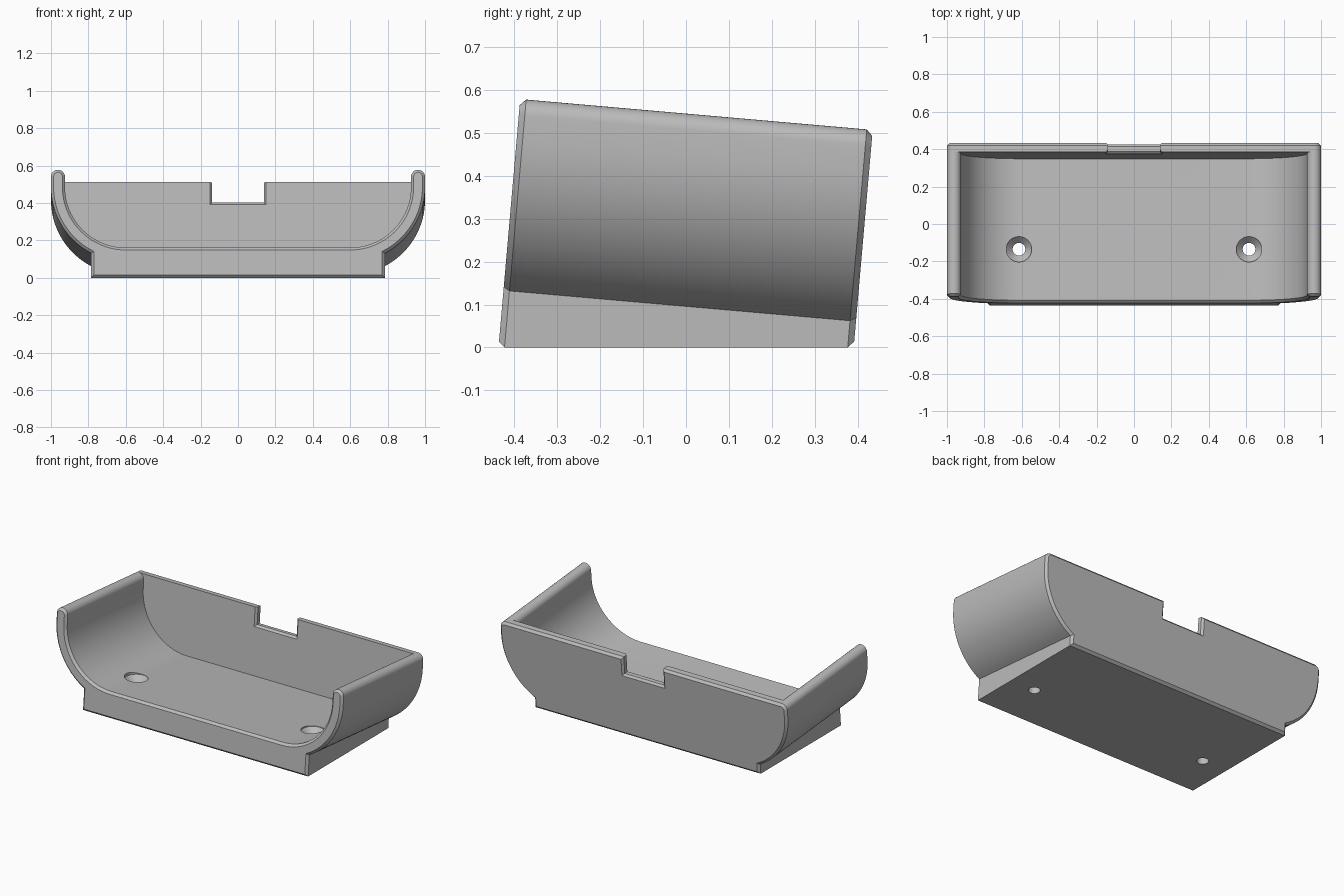
import bpy, bmesh, math
from mathutils import Vector

if "Cube" in bpy.data.objects:
    bpy.data.objects.remove(bpy.data.objects["Cube"])

TILT = math.radians(5)
U0, UW, U1 = -0.435, 0.339, 0.389     # front, inner face of back wall, back
C = 0.014                             # chamfer size
CX, CV, R_OUT, R_IN = 0.6, 0.45, 0.4, 0.325
CAP_X, CAP_V, CAP_R = 0.9625, 0.505, 0.0375
BASE_X = 0.785

grey = bpy.data.materials.new("grey_plastic")
grey.diffuse_color = (0.5, 0.5, 0.5, 1)
grey.use_nodes = True
grey.node_tree.nodes["Principled BSDF"].inputs["Base Color"].default_value = grey.diffuse_color


def arc(cx, cv, r, a0, a1, n):
    return [(cx + r * math.cos(math.radians(a0 + (a1 - a0) * i / n)),
             cv + r * math.sin(math.radians(a0 + (a1 - a0) * i / n))) for i in range(n + 1)]


def mirrored(pts):
    return [(-x, v) for x, v in reversed(pts)]


def outer(u):
    """Outside outline from left arm top, round the base, to right arm top."""
    a0 = -math.degrees(math.acos((BASE_X - CX) / R_OUT))
    right = [(BASE_X, u * math.tan(TILT))]
    right += arc(CX, CV, R_OUT, a0, 0, 18) + arc(CAP_X, CAP_V, CAP_R, 0, 90, 8)
    return mirrored(right) + right


def inner():
    """Cavity outline from right arm top to left arm top, ends left out."""
    right = arc(CAP_X, CAP_V, CAP_R, 90, 180, 8)[1:] + arc(CX, CV, R_IN, 0, -90, 24)
    return right + mirrored(right)


def inset(pts, d):
    out = []
    for i, p in enumerate(pts):
        a, b, c = Vector(pts[i - 1]), Vector(p), Vector(pts[(i + 1) % len(pts)])
        e, f = (b - a).normalized(), (c - b).normalized()
        n, m = Vector((-e.y, e.x)), Vector((-f.y, f.x))
        q = b + (n + m) * d / (1 + n.dot(m))
        out.append((q.x, q.y))
    return out


def place(bm, pts, u):
    """Ring of points in the tilted frame."""
    c, s = math.cos(TILT), math.sin(TILT)
    return [bm.verts.new((x, u * c + v * s, -u * s + v * c)) for x, v in pts]


def bridge(bm, a, b, closed=True):
    n = len(a)
    for i in range(n if closed else n - 1):
        j = (i + 1) % n
        bm.faces.new((a[i], a[j], b[j], b[i]))


def finish(bm, name):
    bmesh.ops.recalc_face_normals(bm, faces=bm.faces)
    me = bpy.data.meshes.new(name)
    bm.to_mesh(me)
    bm.free()
    me.materials.append(grey)
    ob = bpy.data.objects.new(name, me)
    bpy.context.collection.objects.link(ob)
    return ob


def cut(target, cutter):
    mod = target.modifiers.new("cut", 'BOOLEAN')
    mod.operation = 'DIFFERENCE'
    mod.solver = 'EXACT'
    mod.object = cutter
    bpy.context.view_layer.objects.active = target
    bpy.ops.object.modifier_apply(modifier=mod.name)
    bpy.data.objects.remove(cutter)


# Cradle: U-shaped tray with flat base and closed back wall
bm = bmesh.new()
n_out = len(outer(0))
front = place(bm, inset(outer(U0) + inner(), C), U0)
lip = place(bm, outer(U0 + C) + inner(), U0 + C)
wall = place(bm, outer(UW) + inner(), UW)
bm.faces.new(front)
bridge(bm, front, lip)
bridge(bm, lip, wall)
bm.faces.new([wall[n_out - 1]] + wall[n_out:] + [wall[0]])   # inside of back wall
rim = place(bm, outer(U1 - C), U1 - C)
back = place(bm, inset(outer(U1), C), U1)
bridge(bm, wall[:n_out], rim)
bridge(bm, rim, back)
bm.faces.new(back)
cradle = finish(bm, "cradle")

# Cable notch in the back wall, chamfered on both faces
bm = bmesh.new()
notch = [(-0.138, 0.434), (0.138, 0.434), (0.138, 0.7), (-0.138, 0.7)]
NC, E = 0.012, 0.01
rings = [place(bm, inset(notch, -d), u) for u, d in
         ((UW - E, NC + E), (UW + NC, 0), (U1 - NC, 0), (U1 + E, NC + E))]
for a, b in zip(rings, rings[1:]):
    bridge(bm, a, b)
bm.faces.new(rings[0])
bm.faces.new(rings[-1])
cut(cradle, finish(bm, "notch_cutter"))

# Countersunk screw holes
for side in (-1, 1):
    bm = bmesh.new()
    rings = []
    for r, z in ((0.034, -0.1), (0.034, 0.095), (0.068, 0.129), (0.068, 0.25)):
        rings.append([bm.verts.new((side * 0.615 + x, -0.135 + y, z))
                      for x, y in arc(0, 0, r, 0, 360, 32)[:-1]])
    for a, b in zip(rings, rings[1:]):
        bridge(bm, a, b)
    bm.faces.new(rings[0])
    bm.faces.new(rings[-1])
    cut(cradle, finish(bm, "hole_cutter"))

bpy.ops.object.select_all(action='DESELECT')
cradle.select_set(True)
bpy.context.view_layer.objects.active = cradle
bpy.ops.object.shade_smooth_by_angle(angle=math.radians(25))
